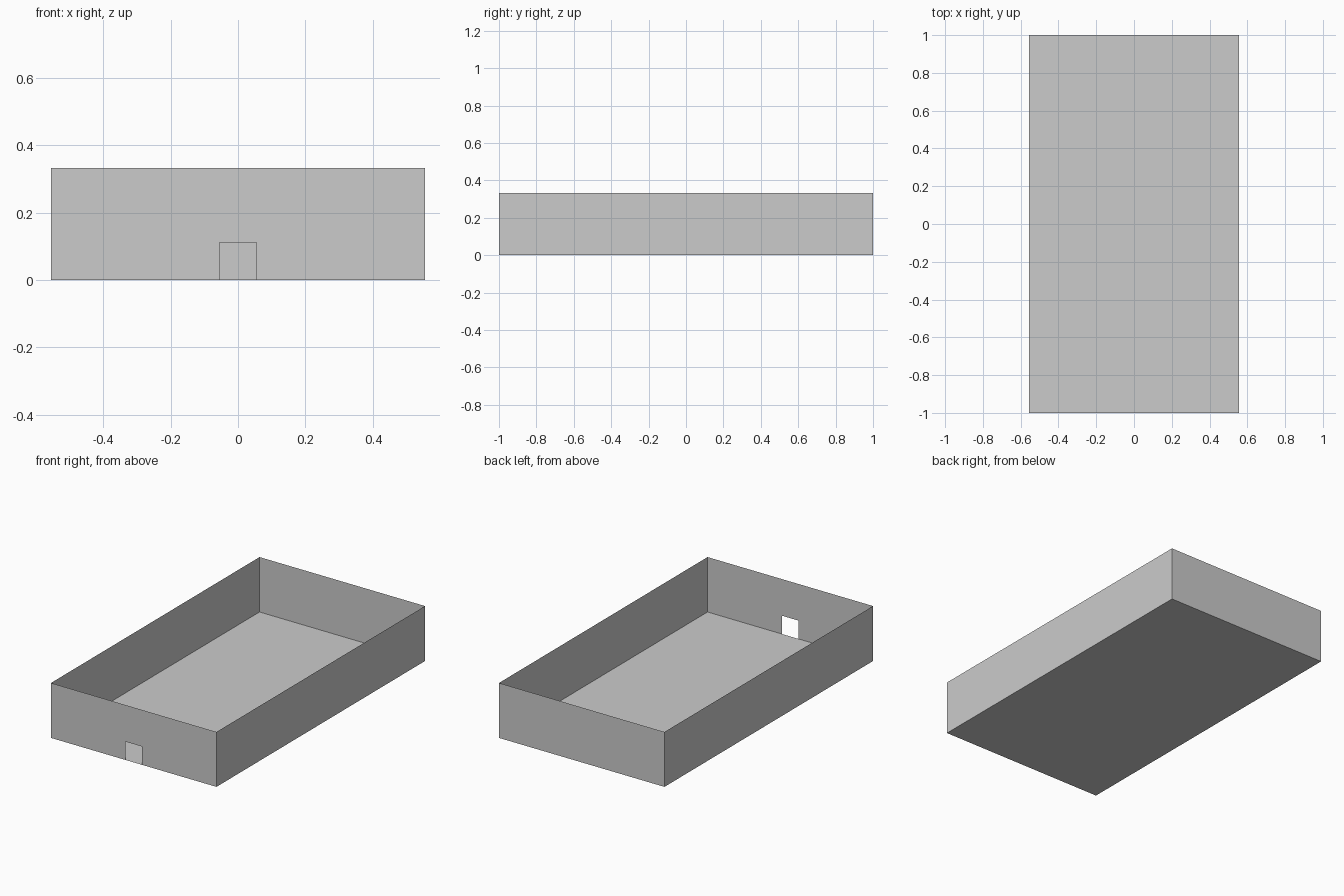
import bpy

if "Cube" in bpy.data.objects:
    bpy.data.objects.remove(bpy.data.objects["Cube"])

W, L, H = 0.5556, 1.0, 0.3333   # half width, half length, wall height
DW, DH = 0.0556, 0.1111         # doorway half width and height


def panel(name, outline):
    """One flat sheet from its outline."""
    mesh = bpy.data.meshes.new(name)
    mesh.from_pydata(outline, [], [list(range(len(outline)))])
    obj = bpy.data.objects.new(name, mesh)
    bpy.context.collection.objects.link(obj)
    return obj


# Floor
panel("floor", [(-W, -L, 0), (W, -L, 0), (W, L, 0), (-W, L, 0)])

# Long side walls
for name, s in (("left_wall", -1), ("right_wall", 1)):
    panel(name, [(s * W, -s * L, 0), (s * W, s * L, 0),
                 (s * W, s * L, H), (s * W, -s * L, H)])

# Solid back wall
panel("back_wall", [(W, L, 0), (-W, L, 0), (-W, L, H), (W, L, H)])

# Front wall, notched at the floor for the doorway
profile = [(-W, 0), (-DW, 0), (-DW, DH), (DW, DH), (DW, 0), (W, 0), (W, H), (-W, H)]
panel("front_wall", [(x, -L, z) for x, z in profile])
